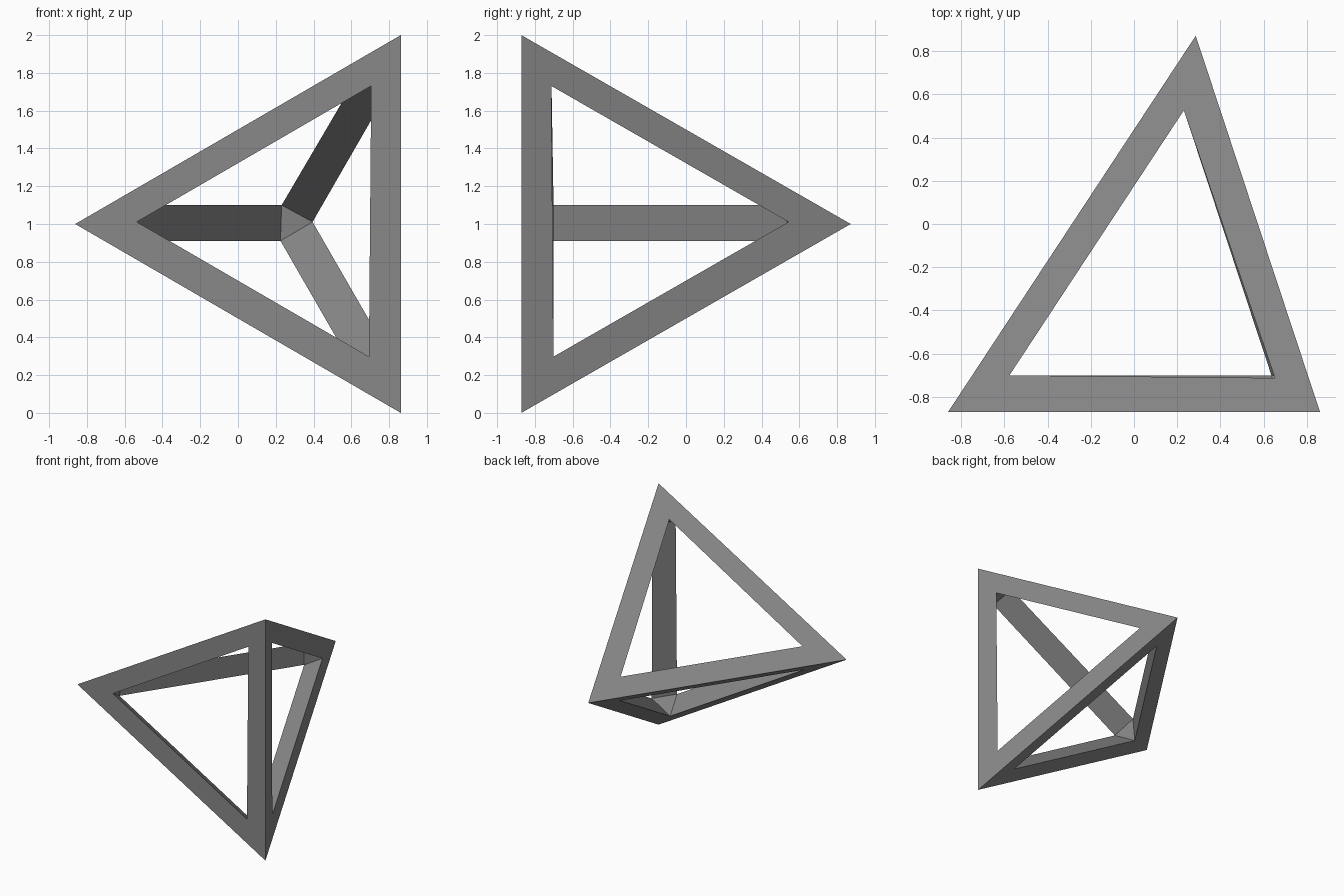
import bpy, bmesh
from itertools import combinations
from mathutils import Vector

if "Cube" in bpy.data.objects:
    bpy.data.objects.remove(bpy.data.objects["Cube"])

# Single grey
grey = bpy.data.materials.new("mid_grey")
grey.diffuse_color = (0.25, 0.25, 0.25, 1)
grey.use_nodes = True
grey.node_tree.nodes["Principled BSDF"].inputs["Base Color"].default_value = grey.diffuse_color

# Tetrahedron corners: upper right, lower right, left, back
P = [Vector(c) for c in ((0.862, -0.872, 2), (0.862, -0.872, 0),
                         (-0.862, -0.872, 1), (0.286, 0.872, 1))]


def weight(corner, other):
    """Share of another corner in a hole corner, i.e. the bar width."""
    if other == 0:
        return 0.10
    if other == 1:
        return 0.089
    return 0.091 if corner == 0 else 0.098


bm = bmesh.new()
outer = [bm.verts.new(p) for p in P]

# Hole corner near each tetrahedron corner, on the side opposite "missing"
hole = {}
for c in range(4):
    for missing in range(4):
        if missing != c:
            pos = P[c].copy()
            for o in range(4):
                if o not in (c, missing):
                    pos += (P[o] - P[c]) * weight(c, o)
            hole[c, missing] = bm.verts.new(pos)

# Six bars: two outer strips and one flat inner face each
for p, q in combinations(range(4), 2):
    r, s = [i for i in range(4) if i not in (p, q)]
    for m in (r, s):
        bm.faces.new((outer[p], outer[q], hole[q, m], hole[p, m]))
    bm.faces.new((hole[p, s], hole[q, s], hole[q, r], hole[p, r]))

# Small inner triangles in the four corners
for c in range(4):
    bm.faces.new([hole[c, m] for m in range(4) if m != c])

bmesh.ops.recalc_face_normals(bm, faces=bm.faces[:])
mesh = bpy.data.meshes.new("tetrahedron_frame")
bm.to_mesh(mesh)
bm.free()
mesh.materials.append(grey)
frame = bpy.data.objects.new("tetrahedron_frame", mesh)
bpy.context.collection.objects.link(frame)
